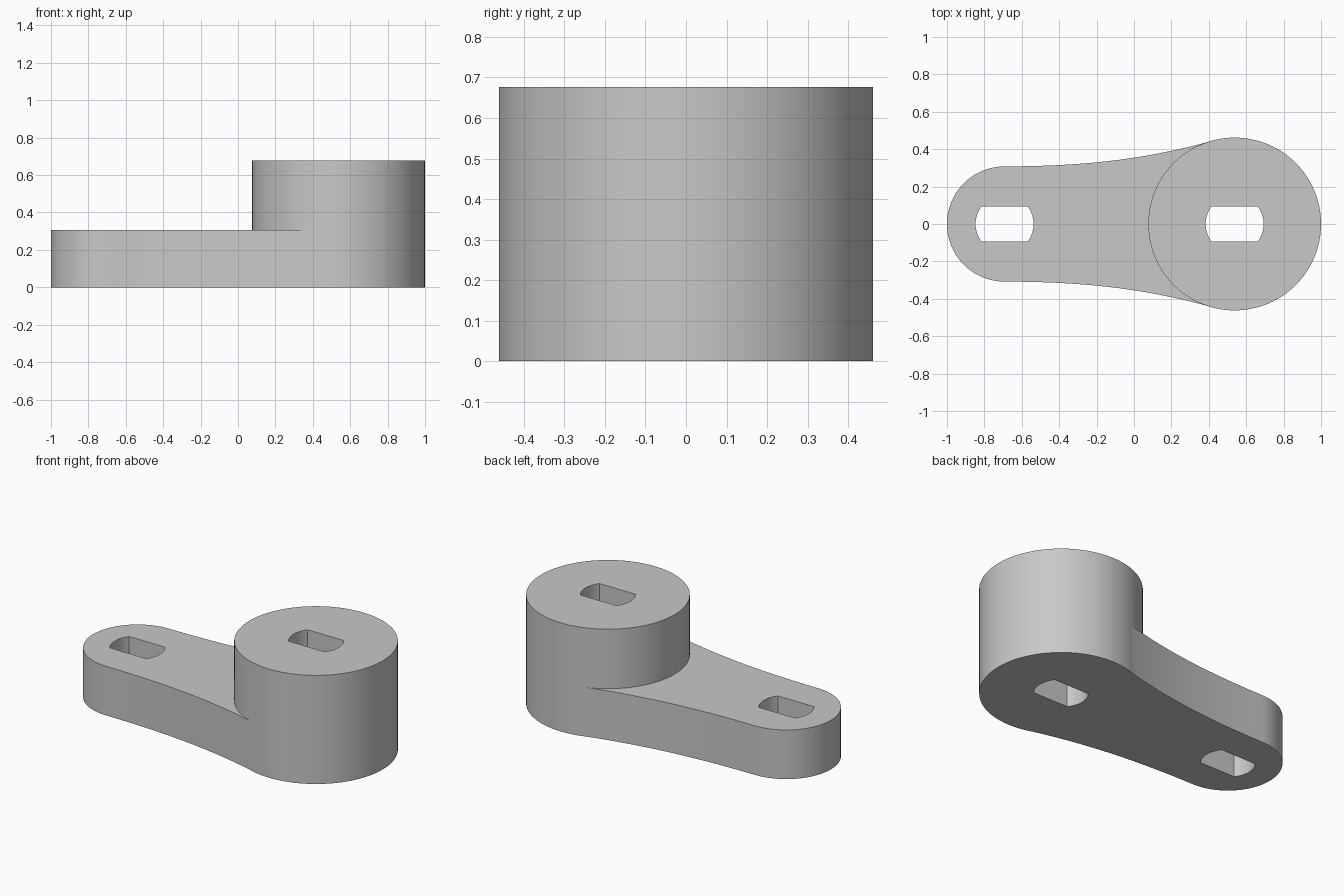
import bpy, bmesh
from math import sin, cos, pi, asin
from mathutils import Vector
from mathutils.geometry import interpolate_bezier

cube = bpy.data.objects.get("Cube")
if cube:
    bpy.data.objects.remove(cube, do_unlink=True)

BOSS_X, BOSS_R, BOSS_H = 0.538, 0.462, 0.677
TIP_X, TIP_R, ARM_H = -0.692, 0.308, 0.306
SLOT_R, SLOT_HALF = 0.155, 0.093

grey = bpy.data.materials.new("light grey")
grey.use_nodes = True
grey.diffuse_color = (0.58, 0.58, 0.58, 1)
grey.node_tree.nodes["Principled BSDF"].inputs["Base Color"].default_value = grey.diffuse_color


def arc(cx, r, start, end, n):
    """Points along an arc centred on the x axis."""
    angles = [start + (end - start) * i / n for i in range(n + 1)]
    return [(cx + r * cos(a), r * sin(a)) for a in angles]


def prism(name, points, z0, z1):
    """Upright solid from a counter-clockwise outline."""
    bm = bmesh.new()
    face = bm.faces.new([bm.verts.new((x, y, z0)) for x, y in points])
    top = bmesh.ops.extrude_face_region(bm, geom=[face])["geom"]
    bmesh.ops.translate(bm, vec=(0, 0, z1 - z0),
                        verts=[v for v in top if isinstance(v, bmesh.types.BMVert)])
    bmesh.ops.recalc_face_normals(bm, faces=bm.faces)
    mesh = bpy.data.meshes.new(name)
    bm.to_mesh(mesh)
    bm.free()
    mesh.materials.append(grey)
    obj = bpy.data.objects.new(name, mesh)
    bpy.context.collection.objects.link(obj)
    return obj


def combine(obj, other, operation):
    """Apply a boolean and discard the helper."""
    mod = obj.modifiers.new(operation.lower(), "BOOLEAN")
    mod.operation, mod.solver, mod.object = operation, "EXACT", other
    bpy.context.view_layer.objects.active = obj
    bpy.ops.object.modifier_apply(modifier=mod.name)
    bpy.data.objects.remove(other, do_unlink=True)


# Round boss
lever = prism("lever_arm", arc(BOSS_X, BOSS_R, 0, 2 * pi, 96)[:-1], 0, BOSS_H)

# Flared arm: curved side, rounded tip, mirrored side
flare = [Vector(p).to_3d() for p in
         ((TIP_X, TIP_R), (-0.2, TIP_R), (0.12, 0.362), (0.419, 0.445))]
side = [(p.x, p.y) for p in interpolate_bezier(*flare, 32)]
tip = arc(TIP_X, TIP_R, pi / 2, 3 * pi / 2, 40)[1:-1]
outline = side[::-1] + tip + [(x, -y) for x, y in side]
combine(lever, prism("arm", outline, 0, ARM_H), "UNION")

# Double-flat slots through both ends
half = asin(SLOT_HALF / SLOT_R)
for cx in (TIP_X, BOSS_X):
    slot = arc(cx, SLOT_R, -half, half, 14) + arc(cx, SLOT_R, pi - half, pi + half, 14)
    combine(lever, prism("slot_cutter", slot, -0.1, BOSS_H + 0.1), "DIFFERENCE")

# Smooth curved walls, sharp rims
bpy.ops.object.select_all(action="DESELECT")
lever.select_set(True)
bpy.context.view_layer.objects.active = lever
bpy.ops.object.shade_smooth_by_angle(angle=pi / 6)
